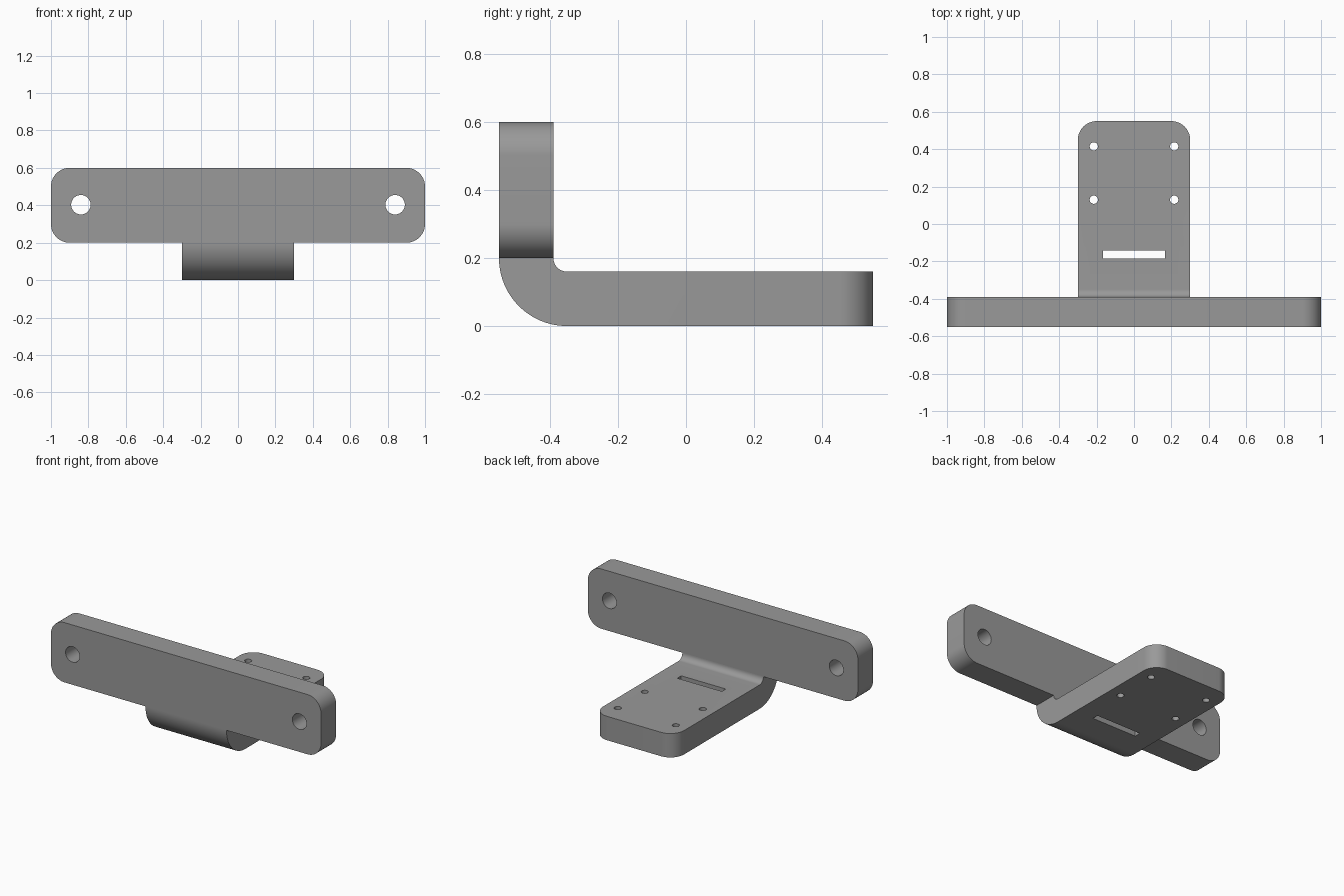
import bpy, bmesh, math
from mathutils import Matrix

if "Cube" in bpy.data.objects:
    bpy.data.objects.remove(bpy.data.objects["Cube"])

grey = bpy.data.materials.new("mid grey")
grey.diffuse_color = (0.32, 0.32, 0.32, 1)
grey.use_nodes = True
grey.node_tree.nodes["Principled BSDF"].inputs["Base Color"].default_value = grey.diffuse_color


def finish(name, bm):
    bmesh.ops.recalc_face_normals(bm, faces=bm.faces)
    mesh = bpy.data.meshes.new(name)
    bm.to_mesh(mesh)
    bm.free()
    mesh.materials.append(grey)
    ob = bpy.data.objects.new(name, mesh)
    bpy.context.collection.objects.link(ob)
    return ob


def arc(cx, cy, r, a0, a1, n=16):
    return [(cx + r * math.cos(math.radians(a0 + (a1 - a0) * i / n)),
             cy + r * math.sin(math.radians(a0 + (a1 - a0) * i / n)))
            for i in range(n + 1)]


def prism(points, vec):
    bm = bmesh.new()
    face = bm.faces.new([bm.verts.new(p) for p in points])
    ext = bmesh.ops.extrude_face_region(bm, geom=[face])
    verts = [g for g in ext["geom"] if isinstance(g, bmesh.types.BMVert)]
    bmesh.ops.translate(bm, verts=verts, vec=vec)
    return bm


def combine(target, tool, operation):
    mod = target.modifiers.new(operation.lower(), 'BOOLEAN')
    mod.operation, mod.solver, mod.object = operation, 'EXACT', tool
    bpy.context.view_layer.objects.active = target
    bpy.ops.object.modifier_apply(modifier=mod.name)
    bpy.data.objects.remove(tool)


def drill(target, loc, r, depth, along_y=False):
    bm = bmesh.new()
    mat = Matrix.Translation(loc)
    if along_y:
        mat = mat @ Matrix.Rotation(math.pi / 2, 4, 'X')
    bmesh.ops.create_cone(bm, cap_ends=True, segments=40, radius1=r,
                          radius2=r, depth=depth, matrix=mat)
    combine(target, finish("drill", bm), 'DIFFERENCE')


# Wide upright plate with rounded corners
outline = (arc(0.9, 0.3, 0.1, -90, 0) + arc(0.9, 0.5, 0.1, 0, 90)
           + arc(-0.9, 0.5, 0.1, 90, 180) + arc(-0.9, 0.3, 0.1, 180, 270))
bracket = finish("bracket", prism([(x, -0.55, z) for x, z in outline], (0, 0.16, 0)))

# Bent foot: curved heel and a flat tongue with rounded end corners
profile = (arc(-0.35, 0.2, 0.2, 180, 270, 24) + [(0.55, 0), (0.55, 0.16)]
           + arc(-0.35, 0.2, 0.04, 270, 180, 12))
bm = prism([(-0.3, y, z) for y, z in profile], (0.6, 0, 0))
ends = [e for e in bm.edges if all(v.co.y > 0.54 for v in e.verts)
        and abs(e.verts[0].co.z - e.verts[1].co.z) > 0.1]
bmesh.ops.bevel(bm, geom=ends, offset=0.1, offset_type='OFFSET', segments=16,
                profile=0.5, affect='EDGES')
combine(bracket, finish("foot", bm), 'UNION')

# Mounting holes, mirrored left and right
for side in (-1, 1):
    drill(bracket, (side * 0.84, -0.47, 0.403), 0.052, 0.4, True)
    for y in (0.13, 0.415):
        drill(bracket, (side * 0.215, y, 0.08), 0.022, 0.4)

# Strap slot through the foot
slot = prism([(-0.165, -0.185, -0.1), (0.165, -0.185, -0.1),
              (0.165, -0.143, -0.1), (-0.165, -0.143, -0.1)], (0, 0, 0.4))
combine(bracket, finish("slot", slot), 'DIFFERENCE')

bpy.ops.object.select_all(action='DESELECT')
bracket.select_set(True)
bpy.context.view_layer.objects.active = bracket
bpy.ops.object.shade_smooth_by_angle(angle=math.radians(30))
